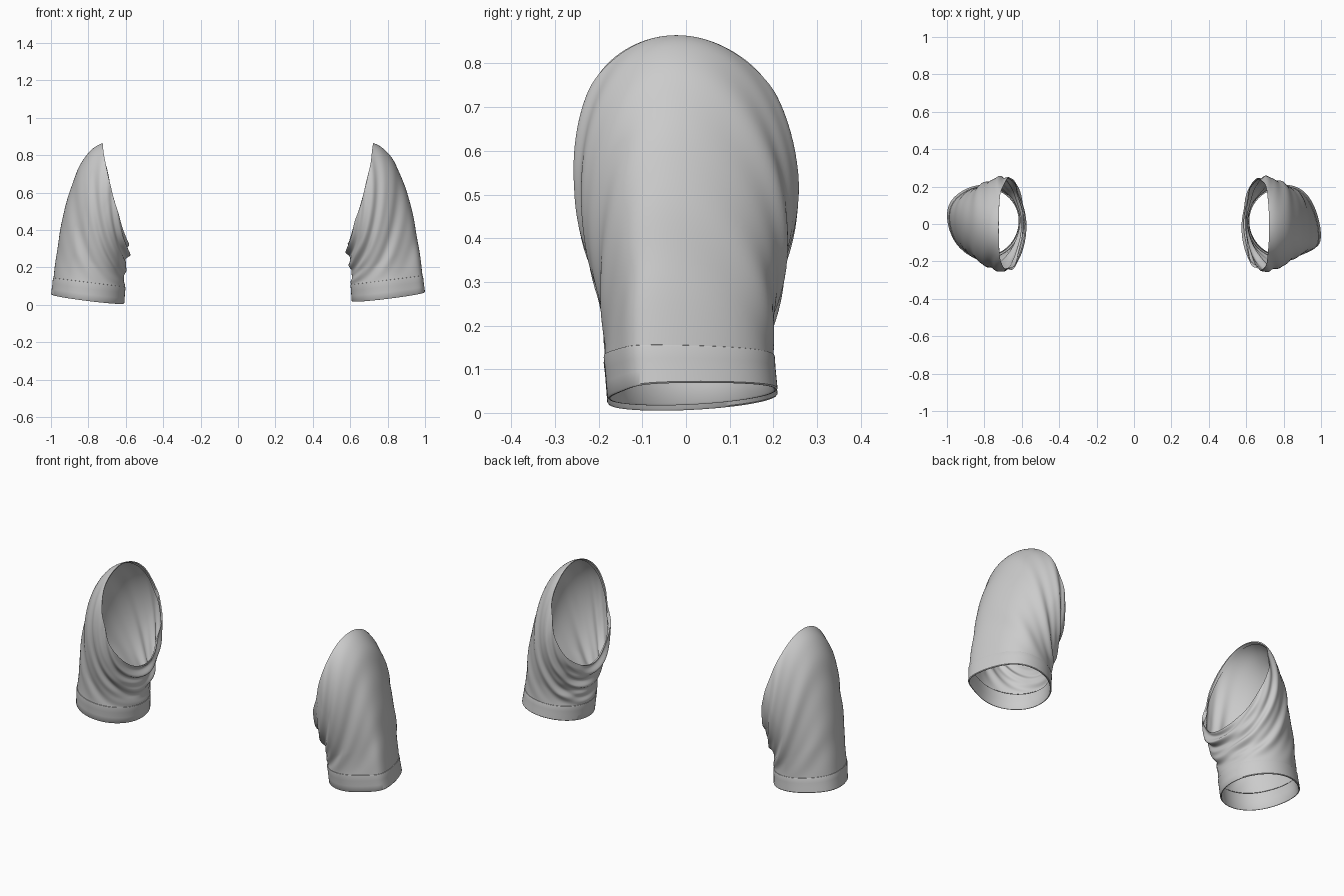
import bpy, bmesh, math
from mathutils import Vector
from math import sin, cos, pi, exp

if "Cube" in bpy.data.objects:
    bpy.data.objects.remove(bpy.data.objects["Cube"])

N, ROWS = 112, 64


def cuff_point(a, f, lean, low, grow=0.0):
    # f = 0 at the hem, 1 at the cuff seam; lean pulls the outer corner sideways
    c, s = cos(a), sin(a)
    x = 0.804 - 0.009 * f + (0.195 - 0.003 * f + grow) * c
    y = 0.015 - 0.008 * f + (0.194 + grow) * s + lean * max(c, 0) ** 4
    z = 0.039 + low + 0.024 * c + 0.01 * s * (1 - f) + 0.09 * f
    return Vector((x, y, z))


def armhole_point(a):
    c, s = cos(a), sin(a)
    return Vector((0.671 + 0.07 * c - 0.017 * c * c,
                   0.246 * s - 0.022 * max(c, 0), 0.595 + 0.27 * c))


def gauss(v, w):
    return exp(-(v / w) ** 2)


def folds(a, t, phase):
    # Long drapes running from the underarm up round the sleeve, with
    # smaller crumples directly below the armhole
    c, s = cos(a), sin(a)
    round_a = pi * (0.5 + 0.5 * c) * 1.05
    diag = t - 0.22 * round_a
    fade = min(1, t * 5) * (0.5 - 0.5 * max(c - 0.1, -1)) ** 0.6
    d = 0.007 * sin(17 * diag + phase + 0.6 * s)
    d += 0.0035 * sin(31 * diag + 2 * phase - s)
    d *= fade
    d += 0.004 * gauss(1 + c, 0.4) * sin(26 * t + 3 * s + phase) * min(1, 5 * t)
    return d


def sleeve_point(a, t, lean, low, phase, inset=0.0):
    c, s = cos(a), sin(a)
    p0, p3 = cuff_point(a, 0.96, lean, low, -0.001), armhole_point(a)
    p1 = p0 + Vector((-0.01 - 0.02 * c, -0.006 * s, 0.4 * (p3.z - p0.z)))
    p2 = p3 + Vector((0.065 + 0.08 * c + 0.015 * c * c, 0.032 * s,
                      -0.06 + 0.015 * c - 0.06 * s * s))
    u = 1 - t
    p = p0 * u**3 + p1 * 3 * u * u * t + p2 * 3 * u * t * t + p3 * t**3
    return p + Vector((c, s, 0.3 * t * c)) * (folds(a, t, phase) - inset)


def loft(name, rings, side):
    bm = bmesh.new()
    rows = [[bm.verts.new((p.x * side, p.y, max(p.z, 0))) for p in ring]
            for ring in rings]
    for lo, hi in zip(rows, rows[1:]):
        for i in range(N):
            j = (i + 1) % N
            q = (lo[i], lo[j], hi[j], hi[i])
            bm.faces.new(q if side > 0 else q[::-1])
    me = bpy.data.meshes.new(name)
    bm.to_mesh(me)
    bm.free()
    ob = bpy.data.objects.new(name, me)
    bpy.context.collection.objects.link(ob)
    bpy.ops.object.select_all(action='DESELECT')
    ob.select_set(True)
    bpy.context.view_layer.objects.active = ob
    bpy.ops.object.shade_smooth_by_angle(angle=math.radians(40))
    return ob


angles = [2 * pi * i / N for i in range(N)]

for label, side, lean, low, phase in (("right", 1, -0.075, 0.004, 0.4),
                                      ("left", -1, 0.03, -0.008, 1.5)):
    # Sleeve cloth, with a narrow seam allowance turned into the armhole
    path = [(k / ROWS, 0.0) for k in range(ROWS + 1)]
    path += [(0.985, 0.007), (0.95, 0.008)]
    loft(label + "_sleeve",
         [[sleeve_point(a, t, lean, low, phase, i) for a in angles]
          for t, i in path], side)

    # Folded cuff band: inner layer, hem, outer layer, tucked top edge
    band = [(0.95, -0.010), (0.5, -0.009), (0.05, -0.008), (0.0, -0.005),
            (0.0, -0.002), (0.04, 0.001), (0.35, 0.001), (0.65, 0.001),
            (0.94, 0.002), (0.985, 0.001), (1.0, -0.005)]
    loft(label + "_cuff",
         [[cuff_point(a, f, lean, low, g) for a in angles]
          for f, g in band], side)
